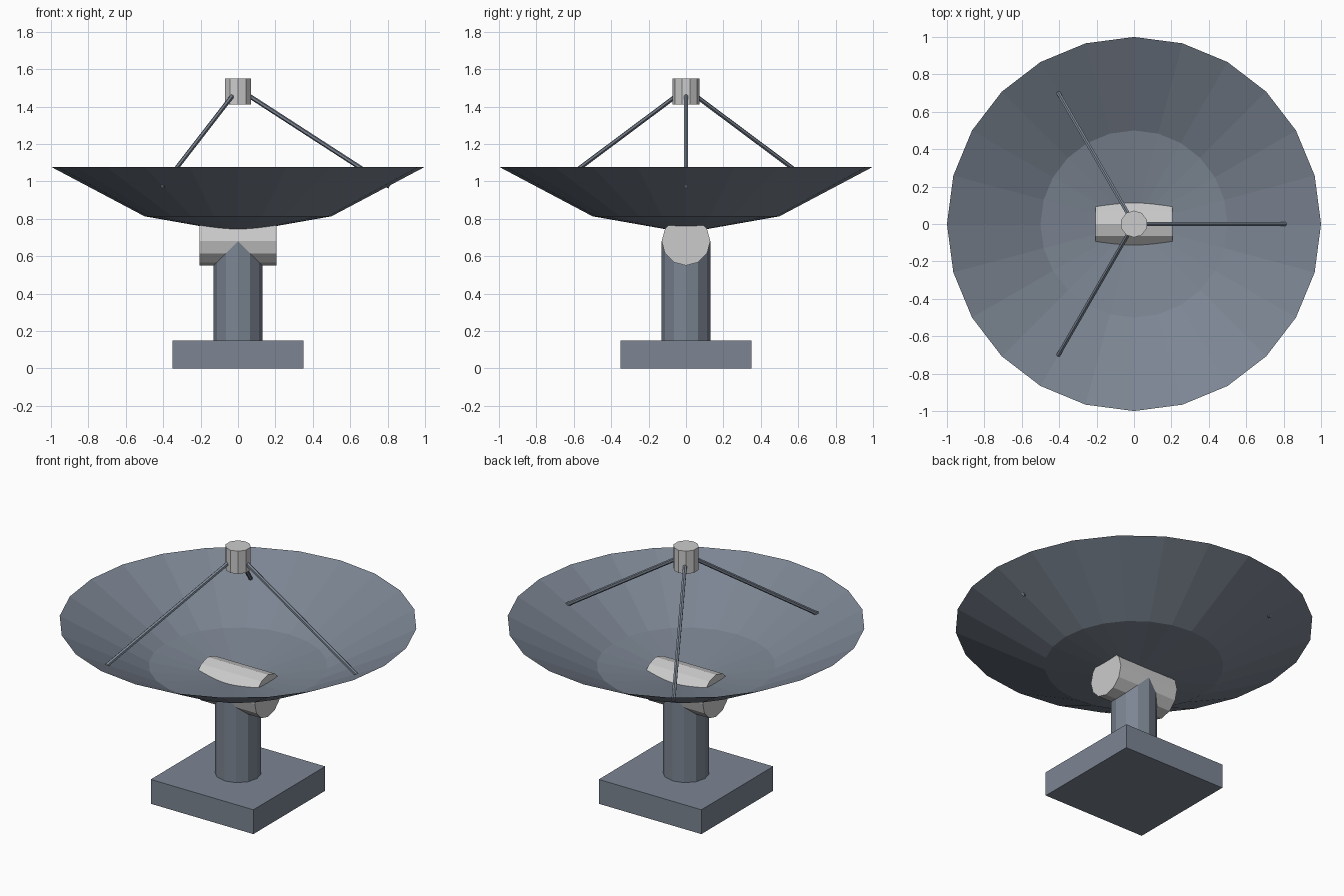
import bpy, bmesh, math
from mathutils import Vector

if "Cube" in bpy.data.objects:
    bpy.data.objects.remove(bpy.data.objects["Cube"])

steel = bpy.data.materials.new("blue_grey")
steel.diffuse_color = (0.20, 0.235, 0.29, 1)
steel.use_nodes = True
steel.node_tree.nodes["Principled BSDF"].inputs["Base Color"].default_value = steel.diffuse_color


def finish(name, bm, mat=None):
    bmesh.ops.recalc_face_normals(bm, faces=bm.faces)
    me = bpy.data.meshes.new(name)
    bm.to_mesh(me)
    bm.free()
    ob = bpy.data.objects.new(name, me)
    bpy.context.collection.objects.link(ob)
    if mat:
        me.materials.append(mat)
    return ob


def rod(name, a, b, radius, sides, mat=None):
    """Flat-faced cylinder between two points."""
    a, b = Vector(a), Vector(b)
    bm = bmesh.new()
    bmesh.ops.create_cone(bm, cap_ends=True, segments=sides, radius1=radius,
                          radius2=radius, depth=(b - a).length)
    ob = finish(name, bm, mat)
    ob.location = (a + b) / 2
    ob.rotation_euler = (b - a).to_track_quat('Z', 'Y').to_euler()
    return ob


# Square base slab
bm = bmesh.new()
bmesh.ops.create_cube(bm, size=1)
bmesh.ops.scale(bm, vec=(0.7, 0.7, 0.15), verts=bm.verts)
bmesh.ops.translate(bm, vec=(0, 0, 0.075), verts=bm.verts)
finish("base", bm, steel)

# Column and the horizontal pivot drum on top of it
rod("column", (0, 0, 0.15), (0, 0, 0.68), 0.13, 12, steel)
rod("pivot_drum", (-0.205, 0, 0.68), (0.205, 0, 0.68), 0.13, 12)

# Thin parabolic dish, spun from a three point profile
bm = bmesh.new()
pts = [bm.verts.new((r, 0, 0.725 + 0.353 * r * r)) for r in (0, 0.5, 1)]
edges = [bm.edges.new(pts[i:i + 2]) for i in (0, 1)]
bmesh.ops.spin(bm, geom=pts + edges, cent=(0, 0, 0), axis=(0, 0, 1),
               angle=math.tau, steps=24)
bmesh.ops.remove_doubles(bm, verts=bm.verts, dist=1e-4)
dish = finish("dish", bm, steel)
# Make the concave side the front of the sheet
if dish.data.polygons[0].normal.z < 0:
    dish.data.flip_normals()

# Feed horn held by three struts
feed = rod("feed_horn", (0, 0, 1.41), (0, 0, 1.55), 0.072, 10)
for i in range(3):
    t = i * math.tau / 3
    c, s = math.cos(t), math.sin(t)
    rod(f"strut_{i + 1}", (0.81 * c, 0.81 * s, 0.972),
        (0.06 * c, 0.06 * s, 1.457), 0.012, 6, steel)
